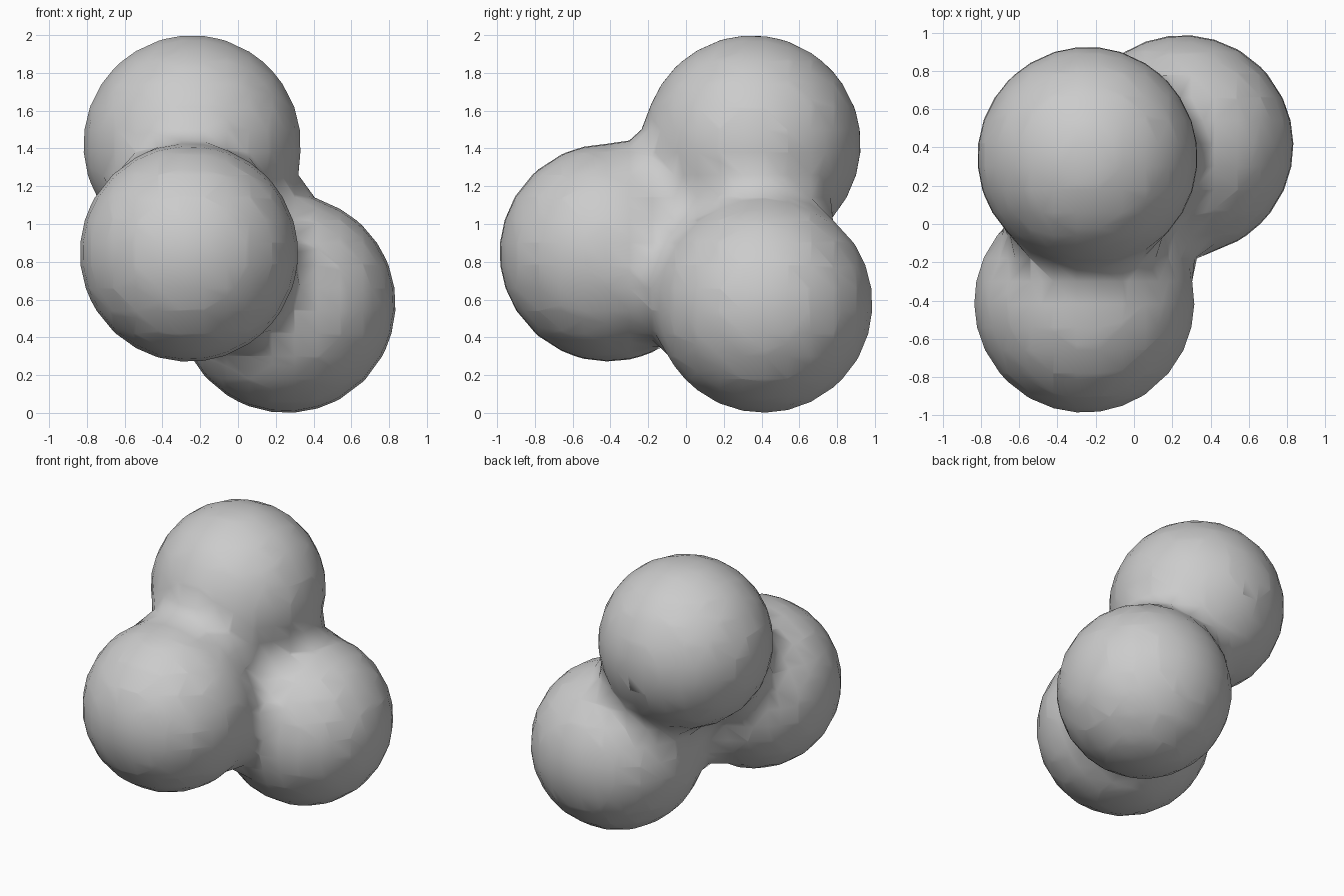
import bpy
import math

if "Cube" in bpy.data.objects:
    bpy.data.objects.remove(bpy.data.objects["Cube"])

RADIUS = 0.577      # visible radius of each ball
STIFF = 6.0         # higher gives tighter necks
LEVEL = 0.6

# Three equal soft balls that melt together
centres = [(-0.243, 0.35, 1.423),   # upper ball
           (-0.26, -0.411, 0.848),  # front ball
           (0.257, 0.411, 0.577)]   # lower right ball

meta = bpy.data.metaballs.new("soft_balls")
meta.resolution = 0.12
meta.render_resolution = 0.12
meta.threshold = LEVEL
for c in centres:
    ball = meta.elements.new(type='BALL')
    ball.co = c
    ball.stiffness = STIFF
    ball.radius = RADIUS / math.sqrt(1 - (LEVEL / STIFF) ** (1 / 3))
source = bpy.data.objects.new("soft_balls", meta)
bpy.context.collection.objects.link(source)
bpy.context.view_layer.update()

# Turn the blended surface into a smooth mesh
deps = bpy.context.evaluated_depsgraph_get()
mesh = bpy.data.meshes.new_from_object(source.evaluated_get(deps))
bpy.data.objects.remove(source)
blob = bpy.data.objects.new("merged_blob", mesh)
bpy.context.collection.objects.link(blob)
for p in mesh.polygons:
    p.use_smooth = True
